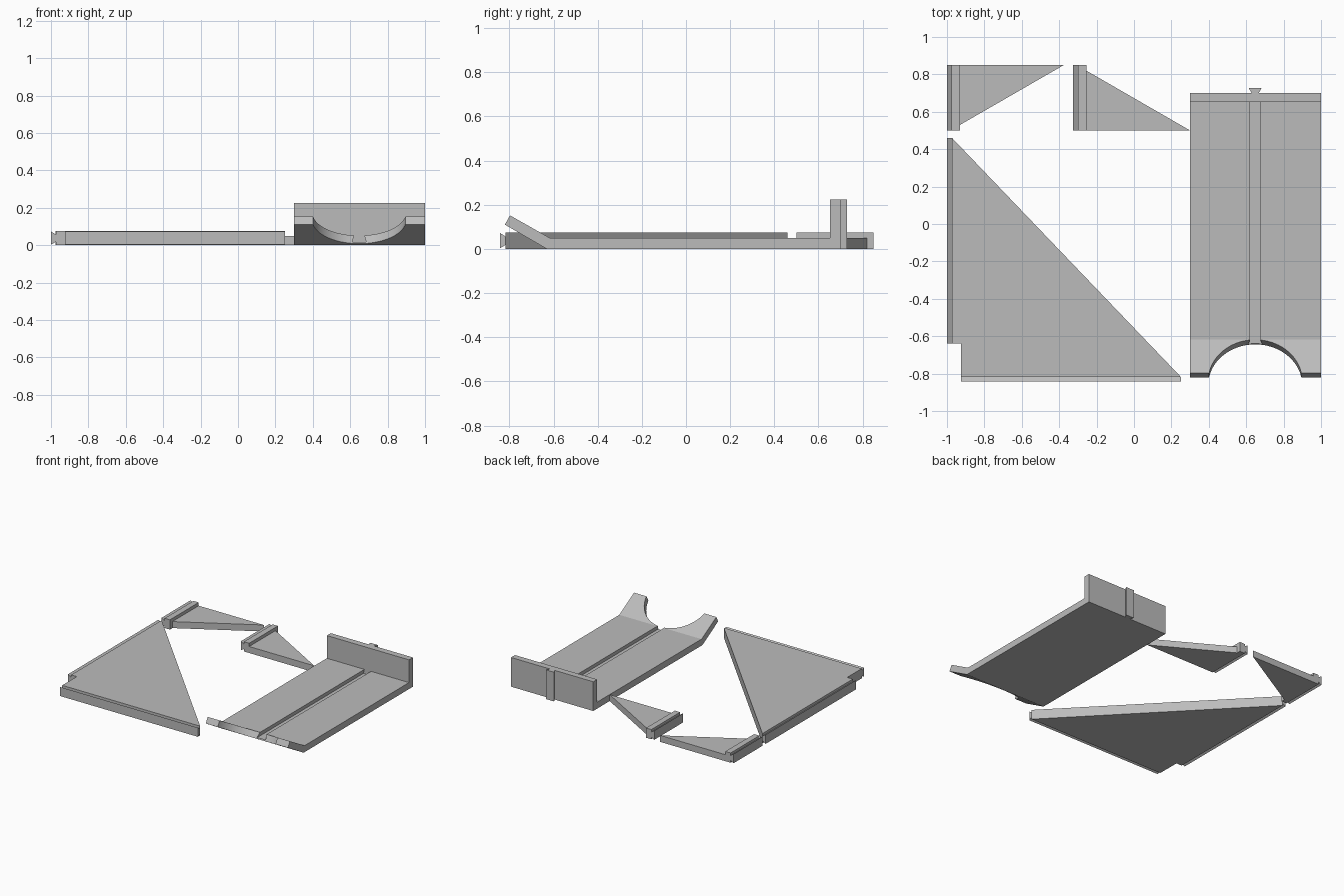
import bpy, bmesh, math
from mathutils import Matrix, Vector

if "Cube" in bpy.data.objects:
    bpy.data.objects.remove(bpy.data.objects["Cube"])

grey = bpy.data.materials.new("plain grey")
grey.use_nodes = True
grey.diffuse_color = (0.5, 0.5, 0.5, 1)
grey.node_tree.nodes["Principled BSDF"].inputs["Base Color"].default_value = (0.5, 0.5, 0.5, 1)


def prism(name, outline, axis, low, high):
    """Extrude a 2D outline along x (y,z points), y (x,z points) or z (x,y points)."""
    i = "xyz".index(axis)
    bm = bmesh.new()
    verts = []
    for p in outline:
        co = list(p)
        co.insert(i, low)
        verts.append(bm.verts.new(co))
    face = bm.faces.new(verts)
    new = bmesh.ops.extrude_face_region(bm, geom=[face])["geom"]
    shift = Vector((0, 0, 0))
    shift[i] = high - low
    bmesh.ops.translate(bm, vec=shift, verts=[g for g in new if isinstance(g, bmesh.types.BMVert)])
    bmesh.ops.recalc_face_normals(bm, faces=bm.faces)
    return add(name, bm)


def add(name, bm):
    mesh = bpy.data.meshes.new(name)
    bm.to_mesh(mesh)
    bm.free()
    mesh.materials.append(grey)
    obj = bpy.data.objects.new(name, mesh)
    bpy.context.scene.collection.objects.link(obj)
    return obj


def cut(obj, cutter):
    mod = obj.modifiers.new("cut", "BOOLEAN")
    mod.operation = "DIFFERENCE"
    mod.solver = "EXACT"
    mod.object = cutter
    bpy.context.view_layer.objects.active = obj
    bpy.ops.object.modifier_apply(modifier=mod.name)
    bpy.data.objects.remove(cutter)


def tongue(outer, inner, middle, flip=False):
    """Dovetail section: wide at the outer edge, narrow at the neck."""
    pts = [(outer, middle - 0.035), (inner, middle - 0.019),
           (inner, middle + 0.019), (outer, middle + 0.035)]
    return [(b, a) for a, b in pts] if flip else pts


HIGH, LOW, MID = 0.075, 0.05, 0.0375

# Bed: floor, upright back wall and tilted front lip in one side profile
bed = prism("bed", [(-0.63, 0), (-0.82, 0.11), (-0.797, 0.152), (-0.617, LOW), (0.652, LOW),
                    (0.652, 0.225), (0.70, 0.225), (0.70, 0)], "x", 0.30, 1.0)
centre = 0.648

# Round bite through the lip, square to its slope
bm = bmesh.new()
tilt = Matrix.Translation((centre, -0.837, 0.175)) @ Matrix.Rotation(math.radians(-30), 4, "X")
bmesh.ops.create_cone(bm, cap_ends=True, segments=96, radius1=0.251, radius2=0.251,
                      depth=0.4, matrix=tilt)
cut(bed, add("bite_cutter", bm))

# Dovetail groove down the middle of the floor
cut(bed, prism("groove_cutter", [(centre - 0.037, 0.016), (centre + 0.037, 0.016),
                                 (centre + 0.028, LOW), (centre + 0.028, 0.07),
                                 (centre - 0.028, 0.07), (centre - 0.028, LOW)],
               "y", -0.9, 0.652))

# Dovetail on the back of the wall
prism("wall_tongue", tongue(0.728, 0.70, centre, True), "z", 0, 0.225)

# Large triangular side panel with two dovetail edges
prism("side_panel", [(-0.973, 0.46), (-0.973, -0.64), (-0.925, -0.64),
                     (-0.925, -0.817), (0.25, -0.817)], "z", 0, HIGH)
prism("side_panel_left_tongue", tongue(-1.0, -0.973, MID), "y", -0.64, 0.46)
prism("side_panel_front_tongue", tongue(-0.843, -0.817, MID), "x", -0.925, 0.25)

# Two small braces: dovetail, thick bar and thinner triangular web
for name, x, foot, tip in (("left_brace", -0.325, 0.50, 0.82), ("right_brace", -1.0, 0.85, 0.53)):
    prism(name + "_tongue", tongue(x, x + 0.025, MID), "y", 0.50, 0.85)
    prism(name + "_bar", [(x + 0.025, 0), (x + 0.07, 0), (x + 0.07, HIGH), (x + 0.025, HIGH)],
          "y", 0.50, 0.85)
    prism(name + "_web", [(x + 0.07, foot), (x + 0.625, foot), (x + 0.07, tip)], "z", 0, LOW)

# Smooth the round bite, keep every other edge sharp
bpy.ops.object.select_all(action="DESELECT")
bed.select_set(True)
bpy.context.view_layer.objects.active = bed
bpy.ops.object.shade_smooth_by_angle(angle=math.radians(20))
